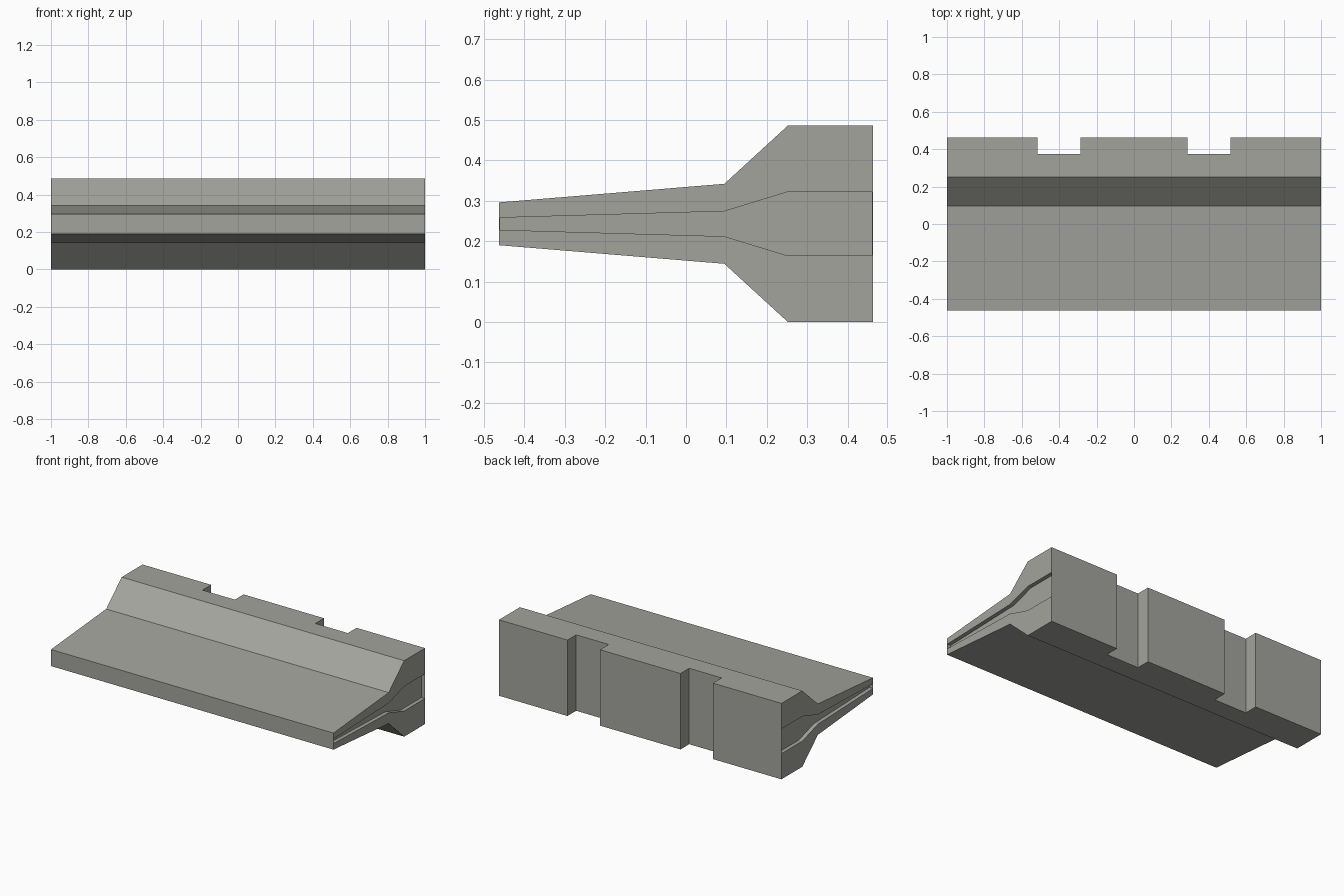
import bpy, bmesh

if "Cube" in bpy.data.objects:
    bpy.data.objects.remove(bpy.data.objects["Cube"])

grey = bpy.data.materials.new("warm_grey")
grey.diffuse_color = (0.37, 0.37, 0.34, 1)
grey.use_nodes = True
grey.node_tree.nodes["Principled BSDF"].inputs["Base Color"].default_value = grey.diffuse_color


def prism(name, profile, x0, x1):
    """Extrude a (y, z) profile along x."""
    bm = bmesh.new()
    face = bm.faces.new([bm.verts.new((x0, y, z)) for y, z in profile])
    ext = bmesh.ops.extrude_face_region(bm, geom=[face])
    new = [v for v in ext["geom"] if isinstance(v, bmesh.types.BMVert)]
    bmesh.ops.translate(bm, verts=new, vec=(x1 - x0, 0, 0))
    bmesh.ops.recalc_face_normals(bm, faces=bm.faces)
    mesh = bpy.data.meshes.new(name)
    bm.to_mesh(mesh)
    bm.free()
    mesh.materials.append(grey)
    obj = bpy.data.objects.new(name, mesh)
    bpy.context.collection.objects.link(obj)
    return obj


def mirrored(half):
    """Close an upper outline with its mirror image below the mid height."""
    mid = 0.243
    return half + [(y, 2 * mid - z) for y, z in reversed(half)]


# Wedge-shaped body with a thick rear rail
body = prism("rail_body", mirrored(
    [(-0.463, 0.296), (0.095, 0.342), (0.252, 0.486), (0.463, 0.486)]), -1, 1)

# Shallow recesses in both ends and two notches through the back
recess = mirrored([(-0.461, 0.258), (0.095, 0.274), (0.252, 0.322), (0.461, 0.322)])
notch = [(0.375, -0.1), (0.6, -0.1), (0.6, 0.6), (0.375, 0.6)]
cutters = []
for s in (-1, 1):
    cutters.append(prism("end_recess_cutter", recess, s * 0.975, s * 1.1))
    cutters.append(prism("back_notch_cutter", notch, s * 0.285, s * 0.515))

bpy.context.view_layer.objects.active = body
for cutter in cutters:
    cutter.hide_render = True
    mod = body.modifiers.new("cut", "BOOLEAN")
    mod.operation = "DIFFERENCE"
    mod.solver = "EXACT"
    mod.object = cutter
    bpy.ops.object.modifier_apply(modifier=mod.name)
    bpy.data.objects.remove(cutter)
